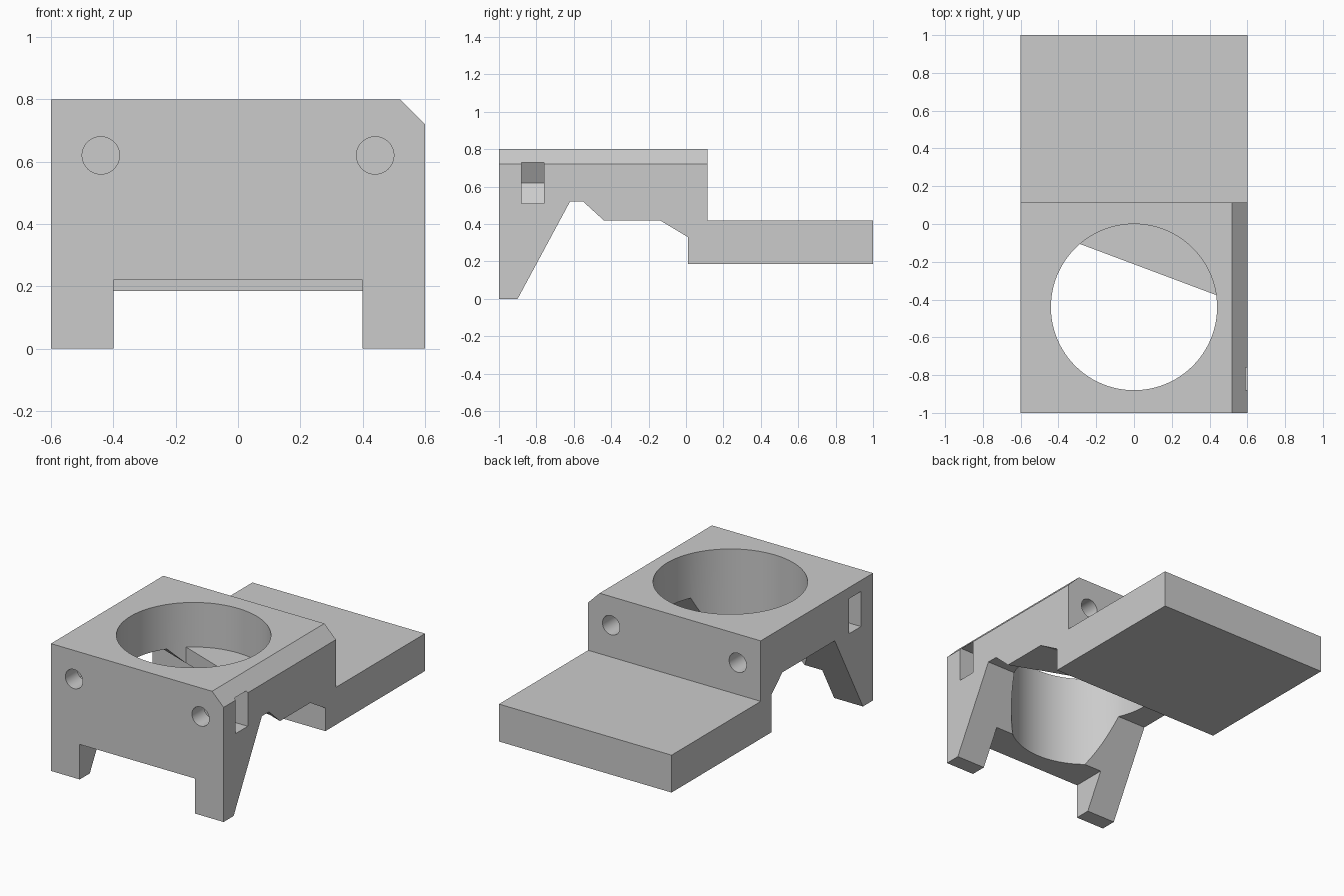
import bpy, bmesh, math
from mathutils import Matrix, Vector

cube = bpy.data.objects.get("Cube")
if cube:
    bpy.data.objects.remove(cube, do_unlink=True)

grey = bpy.data.materials.new("light_grey")
grey.use_nodes = True
grey.diffuse_color = (0.6, 0.6, 0.6, 1)
grey.node_tree.nodes["Principled BSDF"].inputs["Base Color"].default_value = grey.diffuse_color


def finish(bm, name):
    bmesh.ops.remove_doubles(bm, verts=bm.verts, dist=1e-5)
    bmesh.ops.recalc_face_normals(bm, faces=bm.faces)
    mesh = bpy.data.meshes.new(name)
    bm.to_mesh(mesh)
    bm.free()
    mesh.materials.append(grey)
    obj = bpy.data.objects.new(name, mesh)
    bpy.context.collection.objects.link(obj)
    return obj


def loft(bm, start, end):
    """Close two matching outlines into a solid."""
    a = [bm.verts.new(p) for p in start]
    b = [bm.verts.new(p) for p in end]
    bm.faces.new(a)
    bm.faces.new(b)
    for i in range(len(a)):
        j = (i + 1) % len(a)
        bm.faces.new((a[i], a[j], b[j], b[i]))
    bmesh.ops.remove_doubles(bm, verts=bm.verts, dist=1e-5)


def prism(name, outline, shift):
    bm = bmesh.new()
    loft(bm, outline, [Vector(p) + Vector(shift) for p in outline])
    return finish(bm, name)


def cylinder(name, centre, radius, depth, along_y=False, sides=96):
    bm = bmesh.new()
    turn = Matrix.Rotation(math.pi / 2 if along_y else 0, 4, "X")
    bmesh.ops.create_cone(bm, cap_ends=True, segments=sides, radius1=radius,
                          radius2=radius, depth=depth,
                          matrix=Matrix.Translation(centre) @ turn)
    return finish(bm, name)


def cut(obj, cutter):
    mod = obj.modifiers.new("cut", "BOOLEAN")
    mod.operation = "DIFFERENCE"
    mod.solver = "EXACT"
    mod.object = cutter
    bpy.context.view_layer.objects.active = obj
    bpy.ops.object.modifier_apply(modifier=mod.name)
    bpy.data.objects.remove(cutter, do_unlink=True)


# Body: side outlines differ under the arch, giving the skewed ramp
front = [(-1, 0), (-0.9, 0), (-0.62, 0.52)]
tray = [(0.01, 0.185), (1, 0.185), (1, 0.42), (0.115, 0.42), (0.115, 0.8), (-1, 0.8)]
minus_arch = [(-0.1, 0.52)] + [(0.01, 0.42)] * 3
plus_arch = [(-0.55, 0.52), (-0.44, 0.42), (-0.14, 0.42), (0.01, 0.33)]
bm = bmesh.new()
loft(bm, [(-0.6, y, z) for y, z in front + minus_arch + tray],
     [(0.6, y, z) for y, z in front + plus_arch + tray])

# Chamfered top edges
top_edges = [e for e in bm.edges
             if all(v.co.z > 0.79 for v in e.verts)
             and abs(e.verts[0].co.x - e.verts[1].co.x) < 0.01]
bmesh.ops.bevel(bm, geom=top_edges, offset=0.08, offset_type="OFFSET",
                segments=1, affect="EDGES")
body = finish(bm, "mount_body")

# Gap between the front legs
cut(body, prism("leg_gap", [(-0.4, -1.2, -0.2), (0.4, -1.2, -0.2),
                            (0.4, -1.2, 0.22), (-0.4, -1.2, 0.22)], (0, 1.2, 0)))

# Large round opening, leaving the skewed shelf at its back
opening = cylinder("round_opening", (0, -0.44, 0.4), 0.44, 1.2)
cut(opening, prism("shelf_keep", [(-0.6, 0.012, -0.5), (0.6, -0.438, -0.5),
                                  (0.6, 0.3, -0.5), (-0.6, 0.3, -0.5)], (0, 0, 1.02)))
cut(body, opening)

# Screw bores front and back, with nut slots open to the sides
for side in (-1, 1):
    cut(body, cylinder("front_bore", (side * 0.44, -0.96, 0.62), 0.06, 0.48, True, 48))
    cut(body, cylinder("back_bore", (side * 0.44, 0.06, 0.62), 0.06, 0.44, True, 48))
    slot = [(0.313, 0.62), (0.377, 0.51), (0.7, 0.51), (0.7, 0.73), (0.377, 0.73)]
    cut(body, prism("nut_slot", [(side * x, -0.88, z) for x, z in slot], (0, 0.12, 0)))

bpy.ops.object.select_all(action="DESELECT")
body.select_set(True)
bpy.context.view_layer.objects.active = body
bpy.ops.object.shade_smooth_by_angle(angle=math.radians(20))
